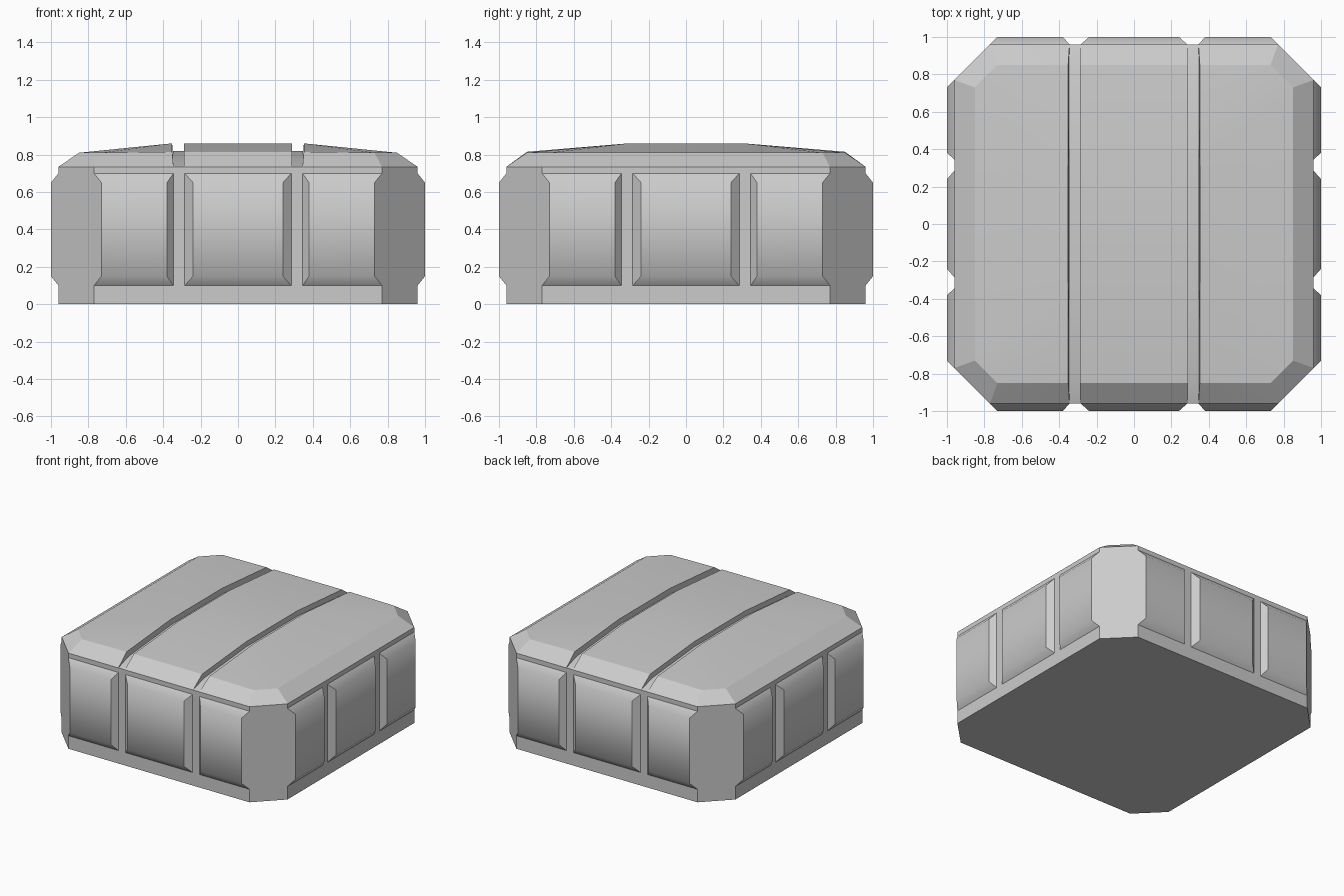
import bpy, bmesh, math
from mathutils import Matrix, Vector

if "Cube" in bpy.data.objects:
    bpy.data.objects.remove(bpy.data.objects["Cube"])


def hull(name, points, hidden=(), turn=0, smooth_angle=20):
    """Convex solid through the points; faces looking along a hidden direction are dropped."""
    bm = bmesh.new()
    for p in points:
        bm.verts.new(p)
    bmesh.ops.convex_hull(bm, input=bm.verts[:])
    bmesh.ops.dissolve_limit(bm, angle_limit=math.radians(0.5),
                             verts=bm.verts[:], edges=bm.edges[:])
    bmesh.ops.recalc_face_normals(bm, faces=bm.faces[:])
    drop = [f for f in bm.faces if any(f.normal.dot(Vector(d)) > 0.999 for d in hidden)]
    bmesh.ops.delete(bm, geom=drop, context='FACES')
    bmesh.ops.rotate(bm, verts=bm.verts[:], matrix=Matrix.Rotation(math.radians(turn), 3, 'Z'))
    for f in bm.faces:
        f.smooth = True
    me = bpy.data.meshes.new(name)
    bm.to_mesh(me)
    bm.free()
    me.set_sharp_from_angle(angle=math.radians(smooth_angle))
    ob = bpy.data.objects.new(name, me)
    bpy.context.collection.objects.link(ob)
    return ob


DOWN, UP = (0, 0, -1), (0, 0, 1)
W, C, H = 0.96, 0.77, 0.735          # body half width, corner start, wall height

# Octagonal body
corners = [(sx * a, sy * b) for a, b in ((W, C), (C, W)) for sx in (-1, 1) for sy in (-1, 1)]
hull("body", [(x, y, z) for x, y in corners for z in (0, H)], [UP])

# Raised wall panels: three per side, outer ones end flush with the corner chamfers
for side in range(4):
    for i, (b0, b1, t0, t1) in enumerate(((-C, -0.345, -0.73, -0.38),
                                          (-0.285, 0.285, -0.24, 0.24),
                                          (0.345, C, 0.38, 0.73))):
        base = [(x, -W, z) for x in (b0, b1) for z in (0.10, 0.70)]
        face = [(x, -1.0, z) for x in (t0, t1) for z in (0.15, 0.65)]
        hull(f"wall_panel_{side}_{i}", base + face, [(0, 1, 0)], side * 90, 40)

# Domed lid: centre strip
mid = [(sx * 0.29, sy * y, z) for sx in (-1, 1) for sy in (-1, 1)
       for y, z in ((0.31, 0.86), (0.85, 0.815), (W, H))]
hull("lid_centre", mid, [DOWN])

for s, label in ((-1, "left"), (1, "right")):
    # Lid side strip with chamfered corners
    outer = [(s * x, sy * y, z) for sy in (-1, 1) for x, y, z in (
        (0.352, 0.31, 0.86), (0.352, 0.85, 0.815), (0.345, W, H),
        (0.73, 0.85, 0.81), (0.85, 0.73, 0.81), (C, W, H), (W, C, H))]
    hull(f"lid_{label}", outer, [DOWN])
    # Sunken groove floor between the strips
    floor = [(s * x, sy * y, z) for x in (0.29, 0.347) for sy in (-1, 1)
             for y, z in ((0.31, 0.82), (0.83, 0.775), (W, H))]
    hull(f"groove_floor_{label}", floor, [DOWN, (1, 0, 0), (-1, 0, 0)])
